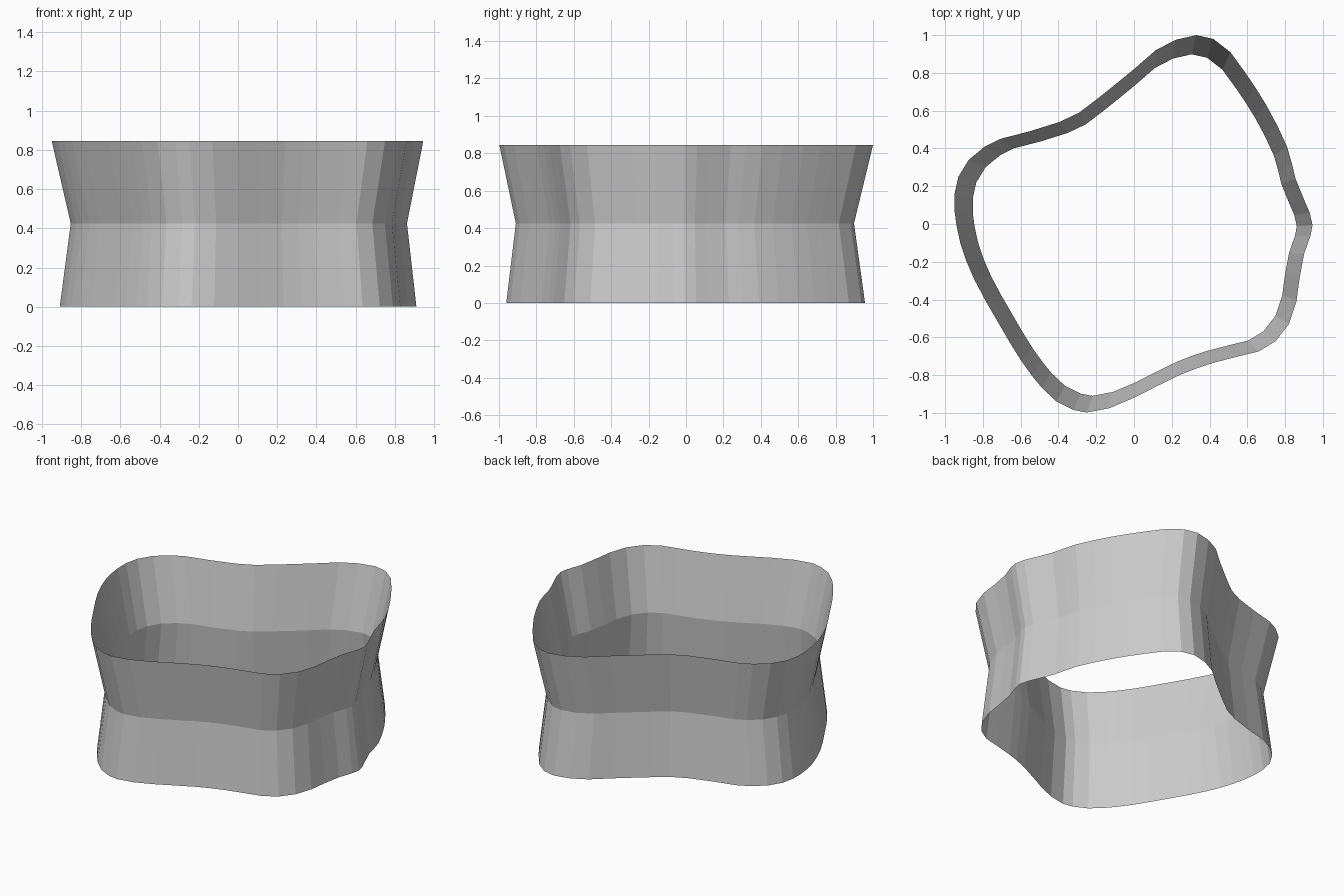
import bpy, bmesh
from mathutils import Vector

if "Cube" in bpy.data.objects:
    bpy.data.objects.remove(bpy.data.objects["Cube"])

# Control points of the wavy rim, counter-clockwise
RIM = [(.945, -.005), (.93, .06), (.90, .13), (.855, .24), (.81, .41), (.70, .63),
       (.59, .80), (.51, .91), (.42, .98), (.33, 1.0), (.22, .975), (.115, .92),
       (0, .82), (-.185, .67), (-.29, .59), (-.395, .54), (-.555, .49), (-.71, .45),
       (-.79, .41), (-.875, .34), (-.93, .25), (-.95, .16), (-.95, .07), (-.92, -.10),
       (-.845, -.295), (-.72, -.52), (-.60, -.72), (-.49, -.865), (-.41, -.94),
       (-.32, -.985), (-.25, -.998), (-.13, -.975), (0, -.92), (.24, -.80),
       (.42, -.735), (.555, -.70), (.66, -.675), (.75, -.62), (.82, -.53),
       (.86, -.41), (.876, -.29), (.90, -.16), (.935, -.06)]
# Height and scale of each ring: base, waist, rim
RINGS = [(0.0, .96), (.425, .905), (.845, 1.0)]
CENTRE = Vector((.07, -.07))


def smooth_loop(points, long_edge=.17):
    """Closed outline with a curved midpoint added on every long edge."""
    pts = [Vector(p) for p in points]
    out = []
    for i, p in enumerate(pts):
        a, q, b = pts[i - 1], pts[(i + 1) % len(pts)], pts[(i + 2) % len(pts)]
        out.append(p)
        if (q - p).length > long_edge:
            out.append((9 * (p + q) - a - b) / 16)
    return out


# Open, waisted wall of single thickness
outline = smooth_loop(RIM)
bm = bmesh.new()
rings = []
for z, s in RINGS:
    flat = [CENTRE + (p - CENTRE) * s for p in outline]
    rings.append([bm.verts.new((p.x, p.y, z)) for p in flat])
n = len(outline)
for low, high in zip(rings, rings[1:]):
    for i in range(n):
        j = (i + 1) % n
        bm.faces.new((low[i], low[j], high[j], high[i]))

mesh = bpy.data.meshes.new("wavy_wall")
bm.to_mesh(mesh)
bm.free()
wall = bpy.data.objects.new("wavy_wall", mesh)
bpy.context.collection.objects.link(wall)

# Plain grey
grey = bpy.data.materials.new("light_grey")
grey.diffuse_color = (.6, .6, .6, 1)
grey.use_nodes = True
grey.node_tree.nodes["Principled BSDF"].inputs["Base Color"].default_value = grey.diffuse_color
mesh.materials.append(grey)
